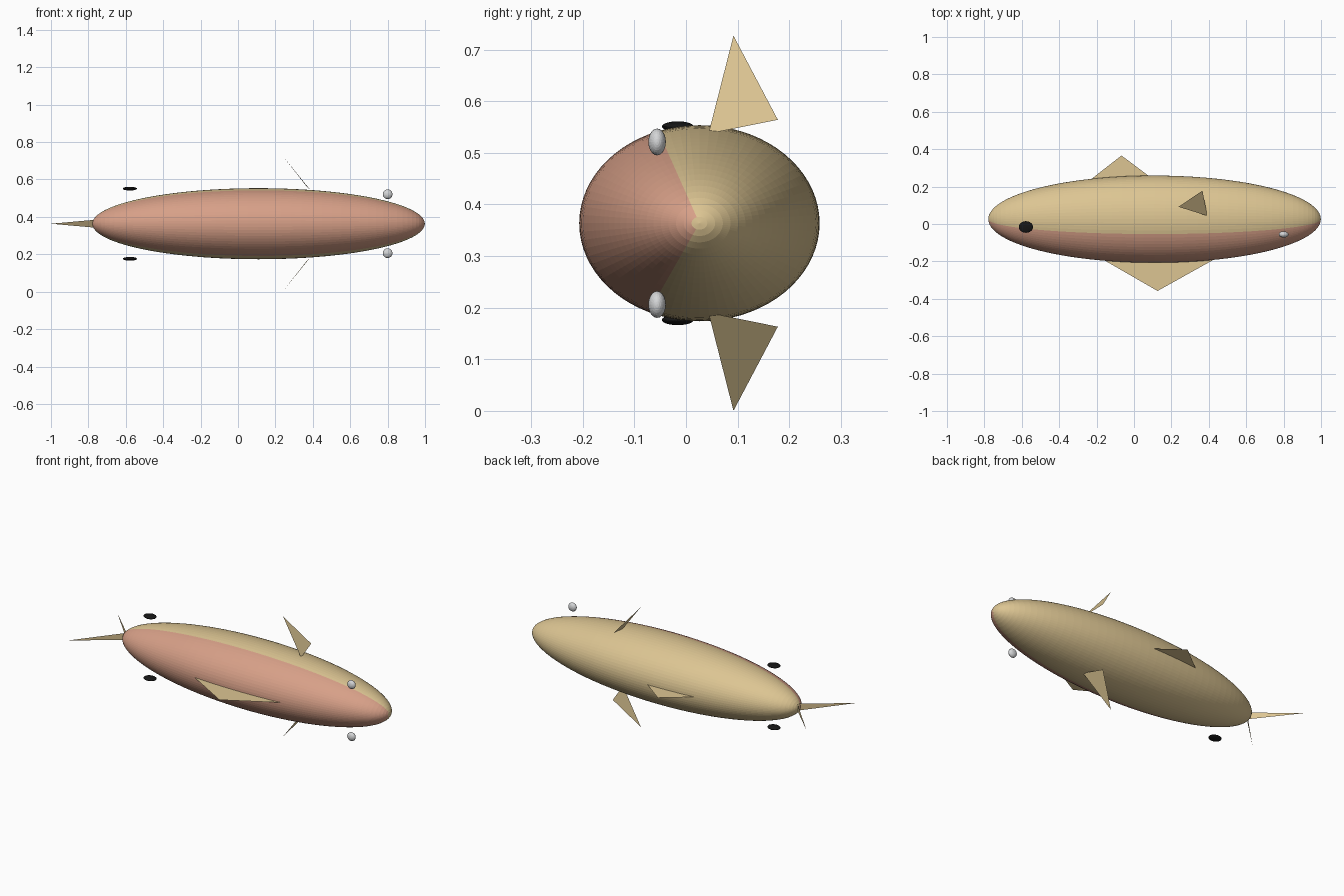
import bpy
import bmesh
import math
from mathutils import Matrix, Vector

old = bpy.data.objects.get("Cube")
if old:
    bpy.data.objects.remove(old, do_unlink=True)

MID_Z = 0.3635                        # mirror plane of the paired parts
BODY_C = Vector((0.11, 0.026, MID_Z))
BODY_R = Vector((0.889, 0.233, 0.19))


def material(name, rgb):
    m = bpy.data.materials.new(name)
    m.use_nodes = True
    m.diffuse_color = (*rgb, 1)
    m.node_tree.nodes["Principled BSDF"].inputs["Base Color"].default_value = (*rgb, 1)
    return m


TAN = material("tan", (0.72, 0.56, 0.29))
SALMON = material("salmon", (0.68, 0.35, 0.245))
SILVER = material("silver", (0.66, 0.67, 0.68))
BLACK = material("black", (0.008, 0.008, 0.008))


def add_object(name, bm, *mats):
    mesh = bpy.data.meshes.new(name)
    bm.to_mesh(mesh)
    bm.free()
    for m in mats:
        mesh.materials.append(m)
    ob = bpy.data.objects.new(name, mesh)
    bpy.context.collection.objects.link(ob)
    return ob


def ellipsoid(name, centre, radii, segments, rings, *mats):
    """Ellipsoid with its poles along x."""
    bm = bmesh.new()
    place = (Matrix.Translation(centre) @ Matrix.Diagonal((*radii, 1))
             @ Matrix.Rotation(math.pi / 2, 4, 'Y'))
    bmesh.ops.create_uvsphere(bm, u_segments=segments, v_segments=rings,
                              radius=1, matrix=place)
    return add_object(name, bm, *mats)


def fin(name, *points):
    bm = bmesh.new()
    bm.faces.new([bm.verts.new(p) for p in points])
    bmesh.ops.recalc_face_normals(bm, faces=bm.faces)
    return add_object(name, bm, TAN)


def flip(p):
    return (p[0], p[1], 2 * MID_Z - p[2])


# Body: tan, with a salmon belly sector between two meridians
body = ellipsoid("body", BODY_C, BODY_R, 72, 48, TAN, SALMON)
for f in body.data.polygons:
    d = f.center - BODY_C
    angle = math.degrees(math.atan2(d.z / BODY_R.z, -d.y / BODY_R.y))
    at_nose = d.x > 0.997 * BODY_R.x
    if -65 < angle < 70 and not at_nose:
        f.material_index = 1

# Paired parts: eyes, dark discs and side fins on the upper and lower sides
side_fin = [(0.238, 0.092, 0.727), (0.366, 0.178, 0.564), (0.392, 0.0435, 0.537)]
for side, place in (("upper", lambda p: p), ("lower", flip)):
    ellipsoid(side + "_eye", place((0.8, -0.056, 0.521)), (0.026, 0.017, 0.026),
              20, 14, SILVER)
    ellipsoid(side + "_dark_disc", place((-0.578, -0.016, 0.551)), (0.038, 0.031, 0.01),
              24, 16, BLACK)
    fin(side + "_side_fin", *[place(p) for p in side_fin])

# Flat belly and back fins, rooted inside the body
fin("belly_fin", (0.126, -0.358, MID_Z), (-0.27, -0.13, MID_Z), (0.535, -0.13, MID_Z))
fin("back_fin", (-0.067, 0.366, MID_Z), (-0.28, 0.2, MID_Z), (0.155, 0.2, MID_Z))

# Forked tail: two narrow upright triangles
for name, tip_x, tip_y in (("belly_tail_fin", -1.0, -0.205), ("back_tail_fin", -0.98, 0.245)):
    fin(name, (tip_x, tip_y, MID_Z),
        (-0.765, BODY_C.y, MID_Z + 0.021), (-0.765, BODY_C.y, MID_Z - 0.021))
